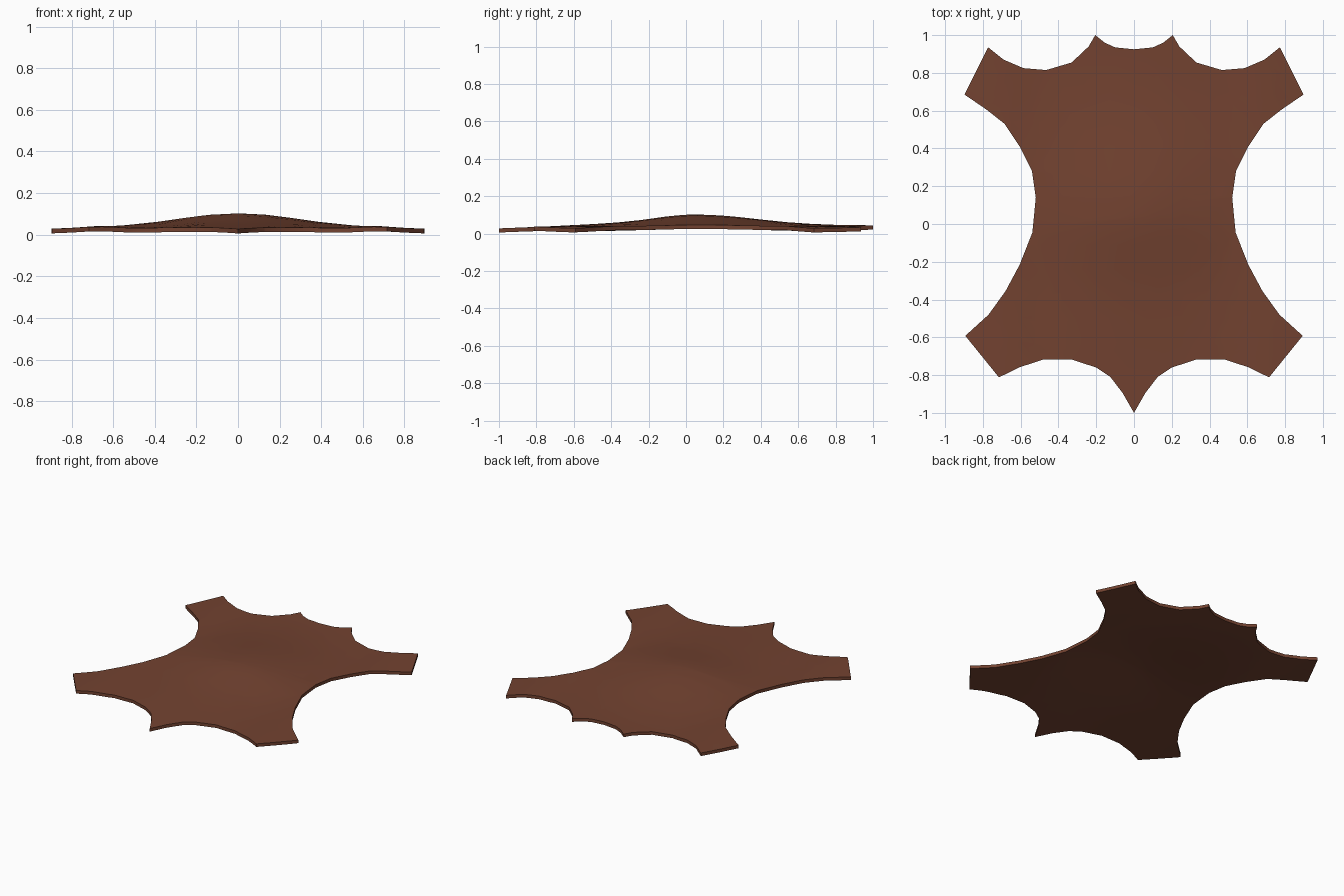
import bpy, bmesh, math

if "Cube" in bpy.data.objects:
    bpy.data.objects.remove(bpy.data.objects["Cube"])

THICK = 0.022

# Right half of the hide outline, neck to tail
half = [(0, .925), (.10, .935), (.155, .96), (.205, 1.0), (.24, .94), (.33, .855),
        (.465, .815), (.585, .825), (.69, .87), (.772, .935), (.897, .685),
        (.78, .605), (.685, .53), (.605, .41), (.54, .28), (.52, .14),
        (.538, -.045), (.605, -.215), (.68, -.355), (.77, -.48), (.893, -.592),
        (.715, -.812), (.61, -.76), (.48, -.717), (.33, -.717), (.20, -.76),
        (.125, -.81), (.06, -.895), (0, -1.0)]

# Height of the top surface along the spine
spine = [(-1, .028), (-.75, .038), (-.5, .051), (-.3, .064), (-.12, .09), (0, .102),
         (.08, .103), (.2, .096), (.3, .087), (.45, .07), (.6, .055), (.8, .047), (1, .047)]


def spine_height(y):
    y = max(-1, min(1, y))
    for (y0, z0), (y1, z1) in zip(spine, spine[1:]):
        if y <= y1:
            return z0 + (z1 - z0) * (y - y0) / (y1 - y0)
    return spine[-1][1]


def top_height(x, y):
    bump = (spine_height(y) - .028) * math.exp(-x * x / (2 * .31 ** 2))
    leg = .01 * math.exp(-(abs(x) - .68) ** 2 / .015)
    return .028 + bump + leg


# Flat hide outline, sliced into a grid so it can be draped
bm = bmesh.new()
loop = [(-x, y) for x, y in half[1:-1]] + [(x, y) for x, y in reversed(half)]
bm.faces.new([bm.verts.new((x, y, 0)) for x, y in loop])
bmesh.ops.triangulate(bm, faces=bm.faces[:])
cuts = [((i * .13, 0, 0), (1, 0, 0)) for i in range(-6, 7)]
cuts += [((0, i * .13 + .02, 0), (0, 1, 0)) for i in range(-7, 8)]
for co, no in cuts:
    bmesh.ops.bisect_plane(bm, geom=bm.verts[:] + bm.edges[:] + bm.faces[:],
                           dist=1e-5, plane_co=co, plane_no=no)
bmesh.ops.remove_doubles(bm, verts=bm.verts[:], dist=1e-4)
bmesh.ops.recalc_face_normals(bm, faces=bm.faces[:])
if sum(f.normal.z for f in bm.faces) < 0:
    bmesh.ops.reverse_faces(bm, faces=bm.faces[:])

# Raise the middle into a soft dome
for v in bm.verts:
    v.co.z = top_height(v.co.x, v.co.y)

# Give the leather thickness with vertical cut edges
top = bm.faces[:]
dup = bmesh.ops.duplicate(bm, geom=bm.verts[:] + bm.edges[:] + top)
low_faces = [g for g in dup["geom"] if isinstance(g, bmesh.types.BMFace)]
low_verts = [g for g in dup["geom"] if isinstance(g, bmesh.types.BMVert)]
for v in low_verts:
    v.co.z -= THICK
bmesh.ops.reverse_faces(bm, faces=low_faces)
vmap = dup["vert_map"]
for e in [e for f in top for e in f.edges if e.is_boundary]:
    l = e.link_loops[0]
    a, b = l.vert, l.link_loop_next.vert
    bm.faces.new((b, a, vmap[a], vmap[b]))
bmesh.ops.recalc_face_normals(bm, faces=bm.faces[:])

mesh = bpy.data.meshes.new("leather_hide")
bm.to_mesh(mesh)
bm.free()
hide = bpy.data.objects.new("leather_hide", mesh)
bpy.context.collection.objects.link(hide)

# Brown leather
mat = bpy.data.materials.new("brown_leather")
mat.diffuse_color = (.17, .055, .03, 1)
mat.use_nodes = True
mat.node_tree.nodes["Principled BSDF"].inputs["Base Color"].default_value = mat.diffuse_color
mesh.materials.append(mat)

bpy.context.view_layer.objects.active = hide
hide.select_set(True)
bpy.ops.object.shade_smooth_by_angle(angle=math.radians(30))
